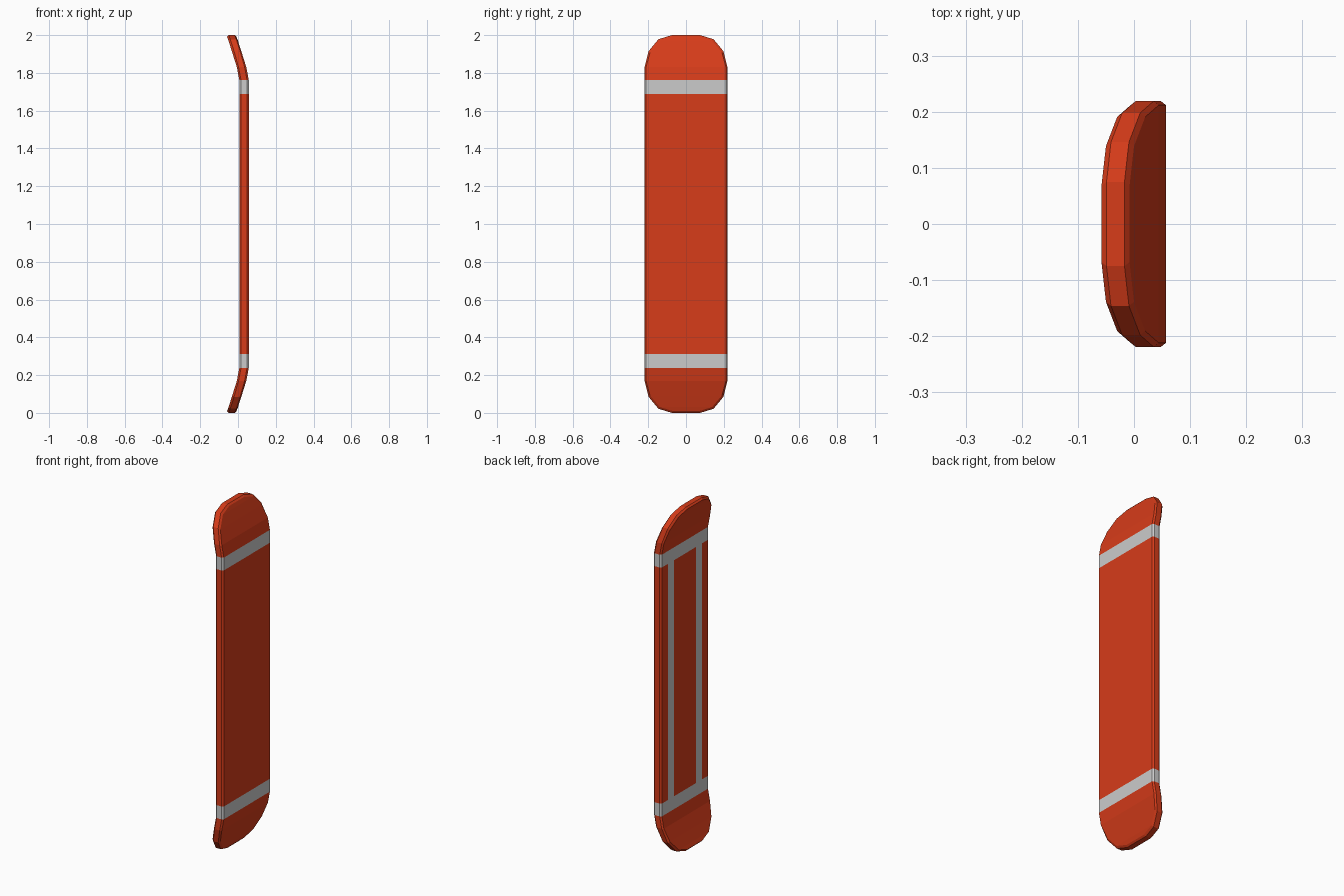
import bpy, bmesh

if "Cube" in bpy.data.objects:
    bpy.data.objects.remove(bpy.data.objects["Cube"])

THICK, BEVEL = 0.05, 0.009

# Upper half stations: (distance from middle, half width, bend of the back face in x)
HALF = [(0.687, 0.219, 0.007), (0.762, 0.219, 0.007), (0.83, 0.219, -0.006),
        (0.915, 0.198, -0.030), (0.978, 0.146, -0.050), (1.0, 0.075, -0.058)]
STATIONS = [(1 - d, w, x) for d, w, x in reversed(HALF)] + [(1 + d, w, x) for d, w, x in HALF]


def material(name, rgb):
    m = bpy.data.materials.new(name)
    m.diffuse_color = (*rgb, 1)
    m.use_nodes = True
    m.node_tree.nodes["Principled BSDF"].inputs["Base Color"].default_value = m.diffuse_color
    return m


def outline(bm, depth, inset):
    """Closed board outline at one depth; returns (right side, left side) vertex lists."""
    right, left = [], []
    for z, w, x in STATIONS:
        d = z - 1
        if abs(d) > 0.9:
            d *= 1 - inset
        hw = w - inset * 0.8
        right.append(bm.verts.new((x + depth, hw, 1 + d)))
        left.append(bm.verts.new((x + depth, -hw, 1 + d)))
    return right, left


bm = bmesh.new()
loops = [outline(bm, 0, BEVEL), outline(bm, BEVEL, 0),
         outline(bm, THICK - BEVEL, 0), outline(bm, THICK, BEVEL)]
rings = [r + l[::-1] for r, l in loops]

# Rim and bevels
for a, b in zip(rings, rings[1:]):
    n = len(a)
    for i in range(n):
        j = (i + 1) % n
        bm.faces.new((a[i], a[j], b[j], b[i]))

# Back and front faces, row by row
back_mid = None
for k in (0, -1):
    r, l = loops[k]
    for i in range(len(r) - 1):
        f = bm.faces.new((r[i], r[i + 1], l[i + 1], l[i]))
        if k == 0 and i == len(r) // 2 - 1:
            back_mid = f

# Cut the two long strap lines into the back face
pieces = [back_mid]
for y in (-0.157, -0.102, 0.102, 0.157):
    geom = set(pieces)
    for f in pieces:
        geom.update(f.edges)
        geom.update(f.verts)
    res = bmesh.ops.bisect_plane(bm, geom=list(geom), plane_co=(0, y, 0), plane_no=(0, 1, 0))
    pieces = list({g for g in res["geom"] if isinstance(g, bmesh.types.BMFace)})

bm.normal_update()
bmesh.ops.recalc_face_normals(bm, faces=bm.faces[:])

# Grey cross bands and straps
for f in bm.faces:
    c = f.calc_center_median()
    band = 0.687 < abs(c.z - 1) < 0.762
    strap = abs(c.z - 1) < 0.6 and c.x < 0.009 and 0.102 < abs(c.y) < 0.157
    f.material_index = 1 if band or strap else 0

mesh = bpy.data.meshes.new("rescue_board")
bm.to_mesh(mesh)
bm.free()
mesh.materials.append(material("board_orange", (0.68, 0.045, 0.01)))
mesh.materials.append(material("strap_grey", (0.8, 0.8, 0.8)))
board = bpy.data.objects.new("rescue_board", mesh)
bpy.context.collection.objects.link(board)
